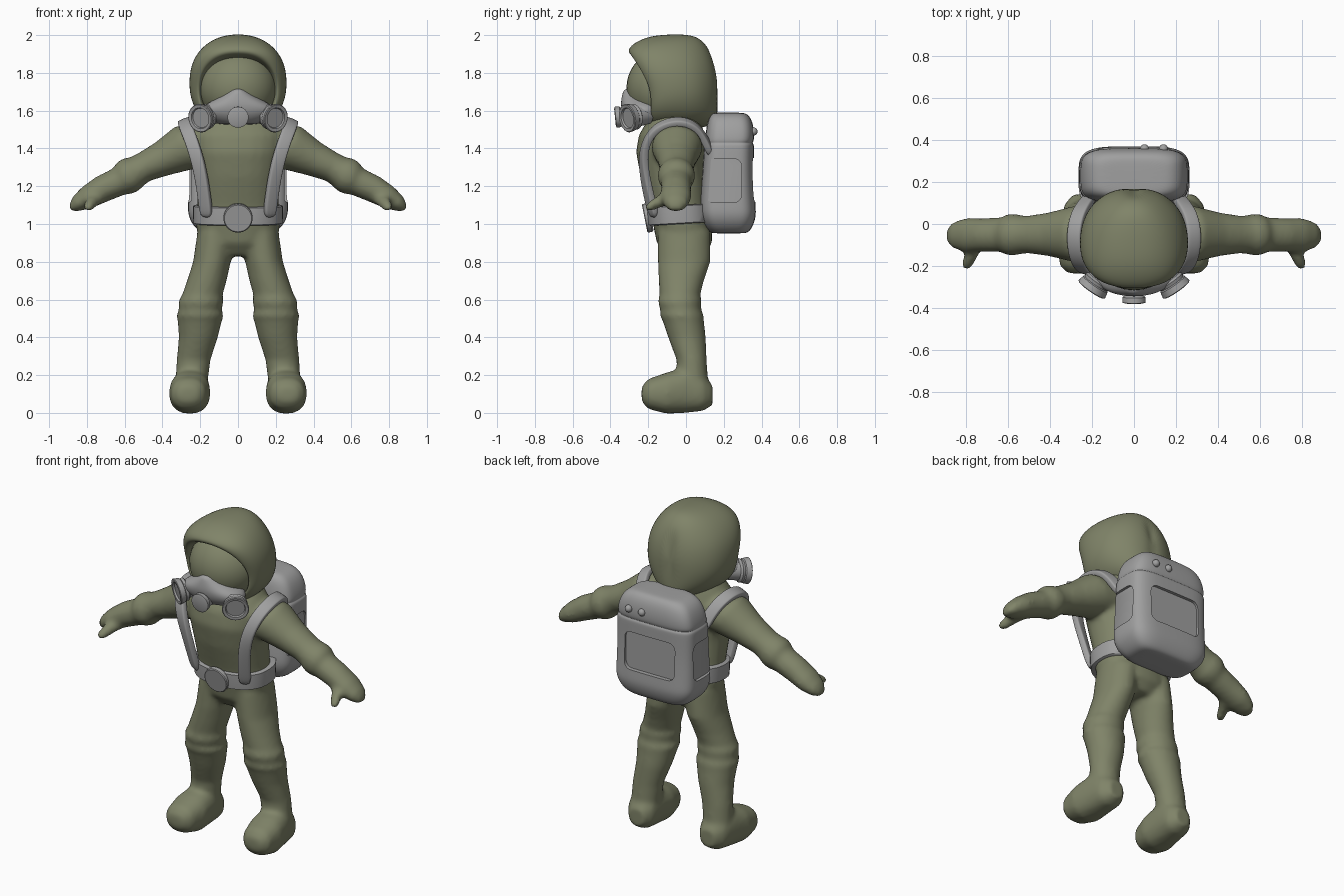
import bpy, bmesh, math
from mathutils import Vector as V

if bpy.data.objects.get("Cube"):
    bpy.data.objects.remove(bpy.data.objects["Cube"])


def material(name, rgb):
    m = bpy.data.materials.new(name)
    m.use_nodes = True
    m.diffuse_color = (*rgb, 1)
    bsdf = next(n for n in m.node_tree.nodes if n.type == 'BSDF_PRINCIPLED')
    bsdf.inputs["Base Color"].default_value = (*rgb, 1)
    bsdf.inputs["Roughness"].default_value = 0.8
    return m


OLIVE = material("olive cloth", (0.215, 0.23, 0.14))
GREY = material("light grey", (0.35, 0.35, 0.35))
X, Y, Z = V((1, 0, 0)), V((0, 1, 0)), V((0, 0, 1))


def ring(c, u, v, n=24, p=1.0):
    """Superellipse of points around c with half axes u and v."""
    pts = []
    for i in range(n):
        a = 2 * math.pi * i / n
        co, si = math.cos(a), math.sin(a)
        pts.append(V(c) + u * math.copysign(abs(co) ** p, co) + v * math.copysign(abs(si) ** p, si))
    return pts


def loft(bm, rings):
    """Skin a list of rings and cap both ends."""
    vs = [[bm.verts.new(p) for p in r] for r in rings]
    n = len(vs[0])
    for a, b in zip(vs, vs[1:]):
        for i in range(n):
            bm.faces.new((a[i], a[(i + 1) % n], b[(i + 1) % n], b[i]))
    bm.faces.new(vs[0])
    bm.faces.new(vs[-1])


def finish(bm, name, mat, subsurf=0, sharp=40):
    bmesh.ops.recalc_face_normals(bm, faces=bm.faces)
    me = bpy.data.meshes.new(name)
    bm.to_mesh(me)
    bm.free()
    me.materials.append(mat)
    for f in me.polygons:
        f.use_smooth = True
    me.set_sharp_from_angle(angle=math.radians(sharp))
    ob = bpy.data.objects.new(name, me)
    bpy.context.collection.objects.link(ob)
    if subsurf:
        mod = ob.modifiers.new("smooth", 'SUBSURF')
        mod.levels = mod.render_levels = subsurf
    return ob


def loft_object(name, mat, rings, subsurf=0, sharp=40):
    bm = bmesh.new()
    loft(bm, rings)
    return finish(bm, name, mat, subsurf, sharp)


def lathe(name, mat, c, axis, profile, n=32):
    """Turned part: profile is (distance along axis, radius)."""
    axis = V(axis).normalized()
    u = axis.cross(Z).normalized()
    v = axis.cross(u)
    return loft_object(name, mat, [ring(V(c) + axis * d, u * r, v * r, n) for d, r in profile], sharp=35)


def level(z, w, y0, y1, p=0.9, n=24):
    """Horizontal section: half width w, from y0 to y1."""
    return ring((0, (y0 + y1) / 2, z), X * w, Y * (y1 - y0) / 2, n, p)


# Suit: torso, arms, legs and feet blended into one skin
suit = bmesh.new()
loft(suit, [level(*s) for s in (
    (.83, .10, -.10, .09), (.90, .20, -.155, .14), (1.0, .225, -.175, .135),
    (1.1, .215, -.195, .115), (1.25, .22, -.24, .105), (1.38, .24, -.265, .105),
    (1.47, .25, -.25, .10), (1.54, .21, -.21, .08), (1.62, .15, -.17, .06))])
ARM = ((.17, 1.42, .12, .13), (.28, 1.405, .125, .135), (.40, 1.345, .095, .105),
       (.50, 1.30, .08, .09), (.54, 1.275, .085, .092), (.565, 1.262, .096, .1),
       (.60, 1.245, .094, .098), (.63, 1.225, .077, .082), (.72, 1.185, .073, .08),
       (.80, 1.14, .062, .082), (.86, 1.105, .042, .062), (.89, 1.08, .015, .03))
LEG = ((.96, .115, .10, -.15, .13), (.80, .138, .10, -.15, .13), (.70, .165, .105, -.145, .095),
       (.62, .19, .108, -.14, .075), (.595, .195, .12, -.15, .085), (.57, .198, .118, -.145, .08),
       (.55, .2, .112, -.135, .08), (.515, .2, .126, -.14, .095), (.49, .202, .118, -.125, .095),
       (.40, .21, .104, -.095, .105), (.28, .235, .09, -.05, .11), (.12, .25, .085, -.05, .12))
FOOT = ((-.235, .05, .06, .14), (-.20, .09, .02, .18), (-.10, .11, -.005, .215),
        (.0, .098, 0, .24), (.09, .088, .01, .2), (.14, .05, .04, .15))
for s in (1, -1):
    up = V((.42 * s, 0, .9))
    loft(suit, [ring((s * x, -.045 - .01 * x, z), Y * d, up * h) for x, z, h, d in ARM])
    loft(suit, [ring((s * x, y, z), X * r, Z * r) for x, y, z, r in (
        (.73, -.07, 1.16, .045), (.77, -.14, 1.12, .036), (.79, -.19, 1.095, .03), (.795, -.215, 1.085, .016))])
    loft(suit, [ring((s * x, (a + b) / 2, z), X * w, Y * (b - a) / 2) for z, x, w, a, b in LEG])
    loft(suit, [ring((s * (.25 - .06 * y), y, (a + b) / 2), X * w, Z * (b - a) / 2, p=.85)
                for y, w, a, b in FOOT])
body = finish(suit, "suit_body", OLIVE, sharp=180)
mod = body.modifiers.new("blend", 'REMESH')
mod.mode, mod.voxel_size, mod.use_smooth_shade = 'VOXEL', .014, True
mod = body.modifiers.new("relax", 'SMOOTH')
mod.factor, mod.iterations = .5, 8


# Hood: arches from inside the opening, over the rim, to the back ridge
def hood_arch(f, w, top, bottom):
    pts = []
    for p in ring((0, 0, (top + bottom) / 2), X * w, Z * (top - bottom) / 2, 32, .88):
        k = min(1, max(0, (p.z - 1.68) / .24))
        front = -.185 - .125 * k ** 1.5
        back = .17 - .08 * max(0, (p.z - 1.72) / .28) ** 2
        pts.append(V((p.x, front + (back - front) * f, p.z)))
    return pts


loft_object("hood", OLIVE, [hood_arch(*s) for s in (
    (.35, .17, 1.86, 1.56), (.06, .195, 1.885, 1.53), (-.01, .205, 1.9, 1.52), (.0, .22, 1.925, 1.51),
    (.1, .25, 1.965, 1.5), (.3, .262, 1.997, 1.5), (.55, .25, 2.005, 1.5), (.75, .215, 2.005, 1.51),
    (.9, .155, 1.995, 1.52), (.97, .1, 1.96, 1.54), (1, .04, 1.9, 1.58))], 2, 180)

# Face cover
bm = bmesh.new()
bmesh.ops.create_uvsphere(bm, u_segments=32, v_segments=20, radius=1)
for v in bm.verts:
    v.co = V((v.co.x * .205, v.co.y * .19 - .125, v.co.z * .2 + 1.72))
finish(bm, "face_cover", OLIVE, sharp=180)

# Breathing mask with valve and two filters
loft_object("mask", GREY, [level(z, w, y, -.12, .9) for z, w, y in (
    (1.525, .09, -.27), (1.54, .14, -.305), (1.58, .20, -.335), (1.62, .195, -.345),
    (1.65, .14, -.345), (1.69, .075, -.338), (1.725, .03, -.325))], 2, 180)
lathe("mask_valve", GREY, (0, -.372, 1.565), (0, -1, -.1),
      ((-.08, .05), (-.035, .04), (-.025, .054), (0, .056), (.004, .045)))
for s, side in ((1, "left"), (-1, "right")):
    lathe(side + "_filter", GREY, (.2 * s, -.31, 1.56), (.55 * s, -.8, -.15),
          ((-.13, .05), (-.06, .055), (-.05, .068), (-.035, .064), (-.03, .07), (0, .076),
           (.004, .072), (.002, .056), (-.008, .052)))


# Shoulder straps: flat band swept along the path
def strap(name, path, width, thick):
    path = [V(p) for p in path]
    rings = []
    for i, p in enumerate(path):
        t = (path[min(i + 1, len(path) - 1)] - path[max(i - 1, 0)]).normalized()
        out = p - V((p.x * .6, -.05, 1.25))
        out = (out - t * out.dot(t)).normalized()
        rings.append(ring(p, t.cross(out) * width, out * thick, 12, .4))
    return loft_object(name, GREY, rings, 2, 180)


for s, side in ((1, "left"), (-1, "right")):
    strap(side + "_shoulder_strap", [(s * x, y, z) for x, y, z in (
        (.165, -.165, 1.03), (.175, -.19, 1.12), (.195, -.22, 1.26), (.225, -.23, 1.38),
        (.262, -.19, 1.48), (.282, -.12, 1.53), (.285, -.03, 1.548), (.265, .05, 1.52),
        (.23, .1, 1.45), (.2, .14, 1.36))], .036, .02)

# Belt and buckle
belt = [level(z, w, y0, .15, .85, 40) for z, w, y0 in (
    (.99, .222, -.185), (.995, .236, -.203), (1.04, .238, -.208), (1.085, .238, -.21), (1.09, .222, -.195))]
for r in belt:
    for p in r:
        p.z += .06 * (p.y + .2)
loft_object("belt", GREY, belt, sharp=50)
lathe("belt_buckle", GREY, (0, -.215, 1.03), (0, -1, -.2),
      ((-.03, .07), (-.022, .077), (.0, .077), (.004, .072)))

# Backpack: rounded shell with lid groove and recessed panels
pack = loft_object("backpack", GREY, [level(z, w, a, b, .5, 32) for z, w, a, b in (
    (.95, .15, .15, .3), (.955, .2, .125, .335), (1.0, .245, .09, .36), (1.05, .265, .075, .372),
    (1.1, .266, .072, .368), (1.25, .262, .085, .358), (1.40, .262, .095, .36), (1.423, .26, .098, .36),
    (1.43, .25, .105, .35), (1.437, .258, .1, .36), (1.49, .25, .105, .362), (1.55, .225, .115, .35),
    (1.585, .18, .135, .325), (1.59, .12, .16, .29))], 2, 45)


def recess(centre, size):
    """Cut a rounded rectangular recess into the backpack."""
    bm = bmesh.new()
    bmesh.ops.create_cube(bm, size=1)
    thin = min(range(3), key=lambda i: size[i])
    for v in bm.verts:
        v.co = V([c + q * d for c, q, d in zip(centre, v.co, size)])
    rim = [e for e in bm.edges if abs((e.verts[0].co - e.verts[1].co)[thin]) > .01]
    bmesh.ops.bevel(bm, geom=rim, offset=.04, segments=4, profile=.5, affect='EDGES')
    cutter = finish(bm, "panel_cutter", GREY)
    cutter.hide_render = True
    mod = pack.modifiers.new("recess", 'BOOLEAN')
    mod.operation, mod.solver, mod.object = 'DIFFERENCE', 'EXACT', cutter
    bpy.context.view_layer.objects.active = pack
    bpy.ops.object.modifier_apply(modifier=mod.name)
    bpy.data.objects.remove(cutter)


bpy.context.view_layer.objects.active = pack
bpy.ops.object.modifier_apply(modifier="smooth")
recess((0, .39, 1.235), (.34, .1, .23))
for s in (1, -1):
    recess((.285 * s, .2, 1.23), (.08, .19, .23))
pack.data.set_sharp_from_angle(angle=math.radians(40))

# Knobs on the lid
for i, x in enumerate((.14, .05)):
    bm = bmesh.new()
    bmesh.ops.create_uvsphere(bm, u_segments=16, v_segments=10, radius=.022)
    for v in bm.verts:
        v.co += V((x, .357, 1.49))
    finish(bm, "lid_knob_%d" % (i + 1), GREY, sharp=180)
